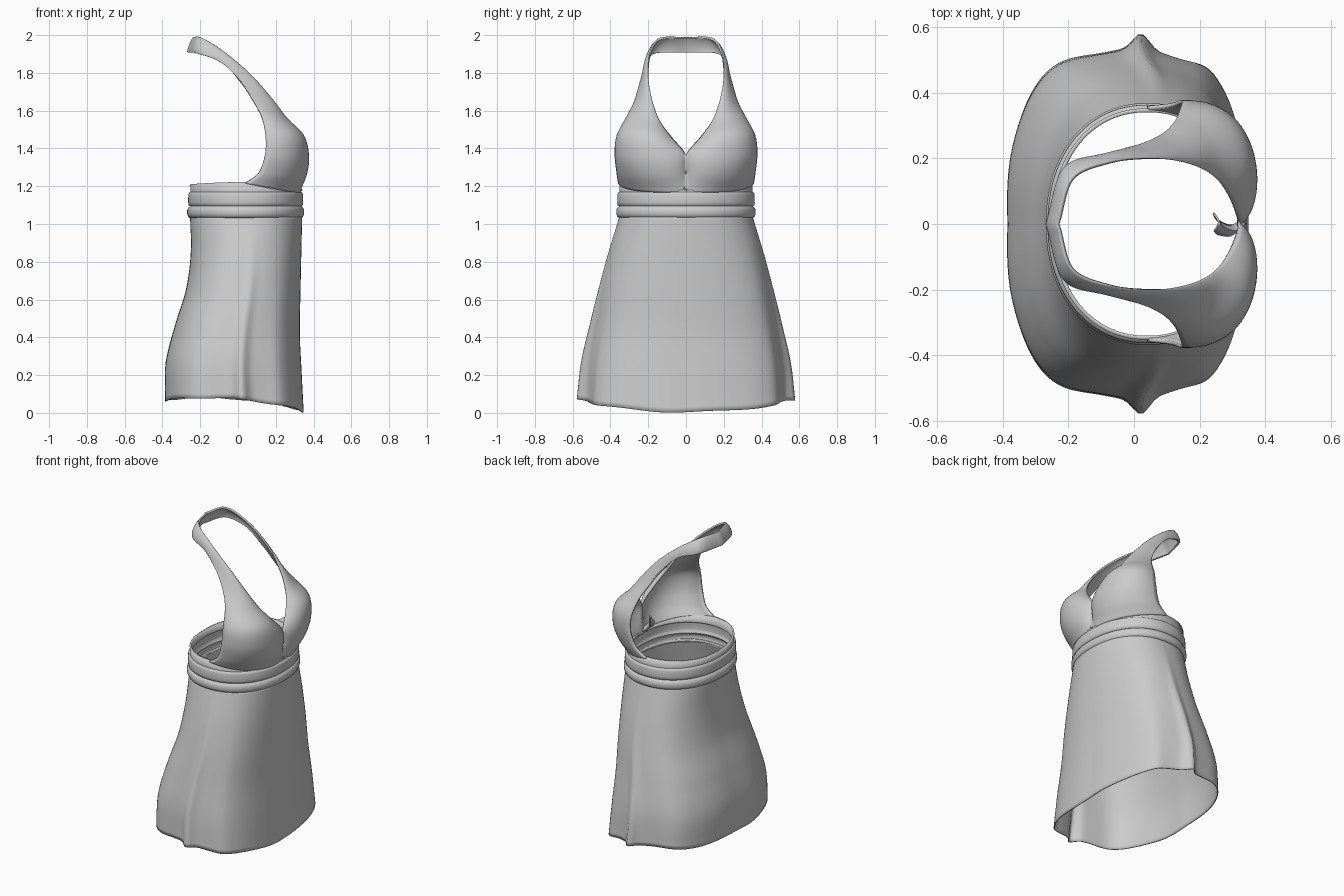
import bpy, bmesh, math
from mathutils import Vector

if "Cube" in bpy.data.objects:
    bpy.data.objects.remove(bpy.data.objects["Cube"])

cloth = bpy.data.materials.new("grey_cloth")
cloth.use_nodes = True
GREY = (0.6, 0.6, 0.6, 1)
cloth.diffuse_color = GREY
cloth.node_tree.nodes["Principled BSDF"].inputs["Base Color"].default_value = GREY


def spline(points, t):
    """Smooth curve through evenly spaced points, t from 0 to 1."""
    pts = [Vector(p) for p in points]
    last = len(pts) - 1
    k = min(int(t * last), last - 1)
    u = t * last - k
    b, c = pts[k], pts[k + 1]
    a = pts[k - 1] if k else 2 * b - c
    d = pts[k + 2] if k + 2 <= last else 2 * c - b
    return 0.5 * (2 * b + (c - a) * u + (2 * a - 5 * b + 4 * c - d) * u * u
                  + (3 * b - a - 3 * c + d) * u ** 3)


def sheet(name, rows, closed, thickness, mirror=False):
    """Cloth sheet through rows of points, given a thickness."""
    bm = bmesh.new()
    grid = [[bm.verts.new(p) for p in row] for row in rows]
    for low, high in zip(grid, grid[1:]):
        n = len(low)
        for j in range(n if closed else n - 1):
            k = (j + 1) % n
            bm.faces.new((low[j], low[k], high[k], high[j]))
    mesh = bpy.data.meshes.new(name)
    bm.to_mesh(mesh)
    bm.free()
    mesh.materials.append(cloth)
    ob = bpy.data.objects.new(name, mesh)
    bpy.context.collection.objects.link(ob)
    if mirror:
        mod = ob.modifiers.new("mirror", "MIRROR")
        mod.use_axis = (False, True, False)
        mod.merge_threshold = 0.002
    mod = ob.modifiers.new("thickness", "SOLIDIFY")
    mod.thickness = thickness
    mod.offset = -1
    bpy.ops.object.select_all(action="DESELECT")
    ob.select_set(True)
    bpy.context.view_layer.objects.active = ob
    bpy.ops.object.shade_smooth_by_angle(angle=math.radians(50))
    return ob


def outline(angle, back, front, half, power):
    """Point on a rounded, slightly squared ring."""
    c, s = math.cos(angle), math.sin(angle)
    r = (abs(c) ** power + abs(s) ** power) ** (-1 / power)
    return (back + front) / 2 + (front - back) / 2 * r * c, half * r * s


SIDES = 144
ANGLES = [2 * math.pi * i / SIDES for i in range(SIDES)]

# Skirt: back, front and half width, from hem to waist
SKIRT = [(-.385, .345, .53), (-.383, .335, .52), (-.335, .326, .488),
         (-.275, .33, .45), (-.25, .335, .405), (-.254, .34, .35)]


def skirt_point(angle, t):
    back, front, half = spline(SKIRT, t)
    x, y = outline(angle, back, front, half, 2.8 - 0.6 * t)
    fade = (1 - t) ** 1.3
    side = abs(math.atan2(math.sin(angle), math.cos(angle)))
    seam = math.exp(-((side - 1.46) / 0.09) ** 2)
    corner = math.exp(-((side - 0.93) / 0.12) ** 2)
    folds = math.sin(9 * side + 0.6) * (0.5 + 0.5 * math.cos(side / 2))
    swell = 1 + fade * (0.085 * seam + 0.02 * corner + 0.014 * folds)
    hem = 0.05 - 0.03 * math.cos(angle) - 0.02 * math.cos(2 * angle)
    hem += 0.004 * (1 + math.sin(7 * angle))
    return x * (1 + (swell - 1) * 0.6), y * swell, hem + (1.05 - hem) * t


sheet("skirt", [[skirt_point(a, i / 40) for a in ANGLES] for i in range(41)],
      True, 0.006)

# Waistband: rolled cord below a flat band, as (outward offset, height)
BAND = [(-.004, 1.03), (.008, 1.04), (.013, 1.053), (.013, 1.072), (.008, 1.086),
        (-.002, 1.094), (.006, 1.102), (.008, 1.115), (.007, 1.155),
        (.004, 1.165), (-.004, 1.17), (-.003, 1.21)]


def band_point(angle, offset, z):
    x, y = outline(angle, -.256 - offset, .337 + offset, .356 + offset, 2.15)
    if z > 1.2:
        z += 0.012 * math.sin(angle) ** 2 - 0.03 * max(0, math.cos(angle))
    return x, y, z


sheet("waistband", [[band_point(a, *p) for a in ANGLES] for p in BAND], True, 0.012)

# Halter top: four guide curves running from the band to the back of the neck
NECKLINE = [(.325, 0, 1.165), (.325, .001, 1.27), (.325, .003, 1.37),
            (.295, .075, 1.46), (.25, .14, 1.55), (.18, .18, 1.66),
            (.07, .2, 1.79), (-.07, .19, 1.91), (-.19, .14, 1.985), (-.237, 0, 1.99)]
INNER = [(.355, .13, 1.165), (.41, .07, 1.25), (.425, .09, 1.36),
         (.41, .16, 1.48), (.29, .2, 1.57), (.2, .22, 1.665),
         (.075, .222, 1.785), (-.07, .208, 1.9), (-.205, .16, 1.965), (-.252, 0, 1.97)]
OUTER = [(.27, .34, 1.165), (.36, .36, 1.25), (.385, .39, 1.35),
         (.33, .39, 1.47), (.22, .315, 1.57), (.135, .265, 1.645),
         (.045, .238, 1.745), (-.08, .222, 1.87), (-.22, .17, 1.93), (-.264, 0, 1.94)]
ARMHOLE = [(.04, .36, 1.215), (.11, .368, 1.27), (.143, .378, 1.37),
           (.145, .365, 1.47), (.125, .315, 1.57), (.085, .275, 1.65),
           (.02, .245, 1.75), (-.09, .215, 1.855), (-.215, .172, 1.902), (-.27, 0, 1.91)]


def halter_row(t):
    a, b, c, d = (spline(g, t) for g in (NECKLINE, INNER, OUTER, ARMHOLE))
    row = []
    for i in range(25):
        u = i / 24
        v = 1 - u
        p = v ** 3 * a + 3 * v * v * u * b + 3 * v * u * u * c + u ** 3 * d
        p.y = max(p.y, 0)
        row.append(p)
    # The strap meets its mirror image exactly behind the neck
    if t == 1:
        for p in row:
            p.y = 0
    return row


sheet("halter_top", [halter_row(i / 72) for i in range(73)], False, 0.012, True)

# Gathered fold tucked inside between the cups
FOLD = [(.33, 0, 1.18), (.3, -.02, 1.2), (.262, -.01, 1.23), (.25, .005, 1.26)]
fold_rows = []
for i in range(13):
    t = i / 12
    width = 0.012 + 0.018 * t
    p = spline(FOLD, t)
    fold_rows.append([p + Vector((0.012 * math.cos(s * 2), width * s, 0.05 * t * (1 - abs(s))))
                      for s in (-1, -.5, 0, .5, 1)])
sheet("centre_fold", fold_rows, False, 0.006)
